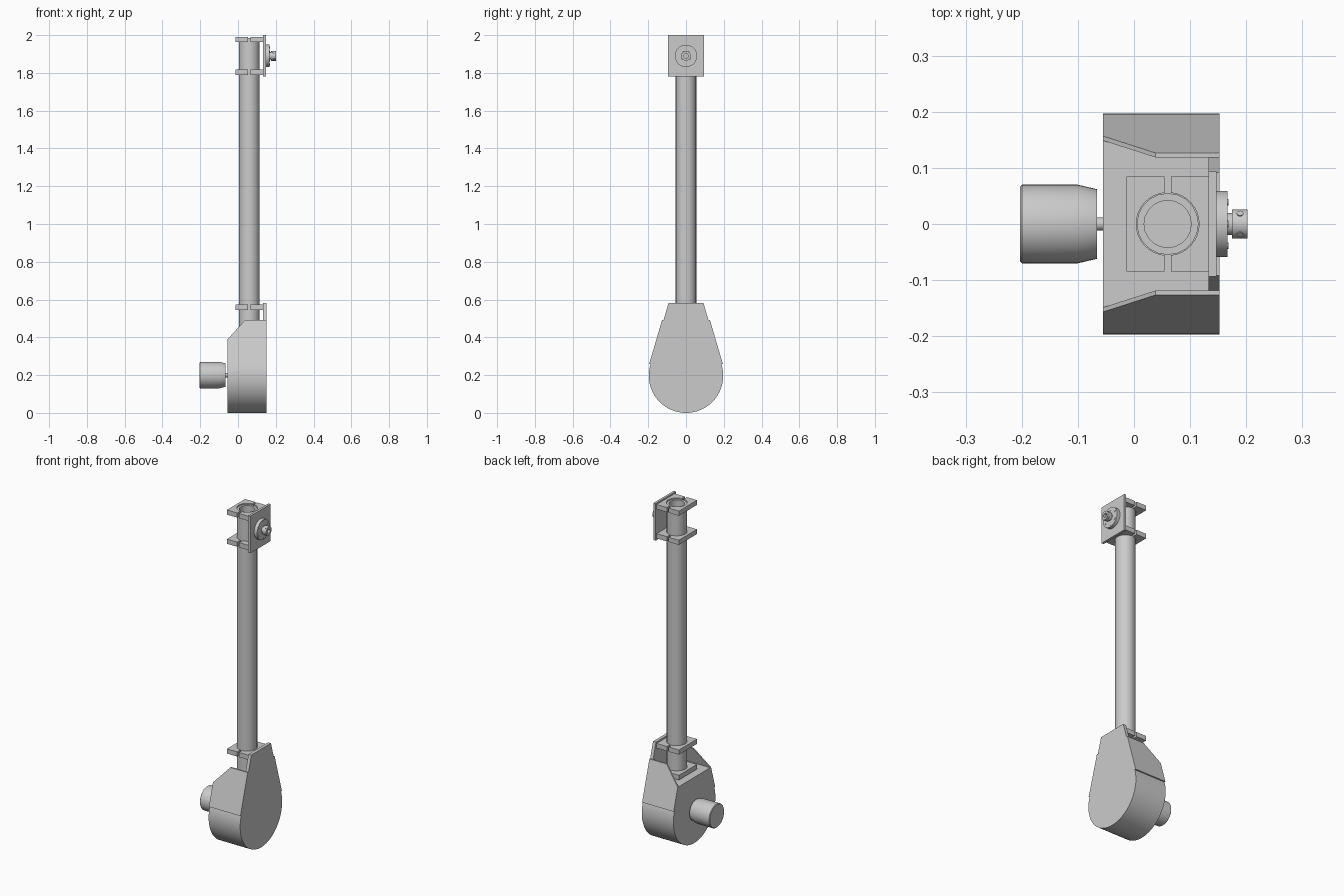
import bpy, bmesh
from math import sin, cos, pi, atan2, radians
from mathutils import Vector

cube = bpy.data.objects.get("Cube")
if cube:
    bpy.data.objects.remove(cube, do_unlink=True)

grey = bpy.data.materials.new("plain grey")
grey.use_nodes = True
grey.diffuse_color = (0.6, 0.6, 0.6, 1)
grey.node_tree.nodes["Principled BSDF"].inputs["Base Color"].default_value = (0.6, 0.6, 0.6, 1)


def loft(name, loops, ring=False):
    """Skin a row of matching loops; cap the ends, or close the row into a ring."""
    bm = bmesh.new()
    rows = [[bm.verts.new(p) for p in loop] for loop in loops]
    pairs = list(zip(rows, rows[1:]))
    if ring:
        pairs.append((rows[-1], rows[0]))
    else:
        bm.faces.new(rows[0])
        bm.faces.new(rows[-1])
    for a, b in pairs:
        for i in range(len(a)):
            j = (i + 1) % len(a)
            bm.faces.new((a[i], a[j], b[j], b[i]))
    bmesh.ops.recalc_face_normals(bm, faces=bm.faces)
    mesh = bpy.data.meshes.new(name)
    bm.to_mesh(mesh)
    bm.free()
    mesh.materials.append(grey)
    obj = bpy.data.objects.new(name, mesh)
    bpy.context.collection.objects.link(obj)
    bpy.ops.object.select_all(action='DESELECT')
    obj.select_set(True)
    bpy.context.view_layer.objects.active = obj
    bpy.ops.object.shade_smooth_by_angle(angle=radians(30))
    return obj


def lathe(name, profile, origin, axis=(1, 0, 0), sides=32, ring=False):
    """Turn (distance, radius) points around an axis through origin."""
    turn = Vector(axis).to_track_quat('Z', 'Y')
    loops = [[Vector(origin) + turn @ Vector((r * cos(2 * pi * k / sides),
                                              r * sin(2 * pi * k / sides), d))
              for k in range(sides)] for d, r in profile]
    return loft(name, loops, ring)


def slab(name, outline, x0, x1):
    """Extrude a (y, z) outline along x."""
    return loft(name, [[(x, y, z) for y, z in outline] for x in (x0, x1)])


# Gear housing: teardrop outline, round below and tapering above
R = 0.197
TOP_Y, TOP_Z = 0.092, 0.583
FRONT, BACK = -0.055, 0.152
tilt = 0.294
TAN_Y, TAN_Z = R * cos(tilt), R + R * sin(tilt)


def side_y(z):
    return TAN_Y + (TOP_Y - TAN_Y) * (z - TAN_Z) / (TOP_Z - TAN_Z)


def teardrop(top):
    steps = 48
    start, sweep = tilt, pi + 2 * tilt
    arc = [(R * cos(start - sweep * k / steps), R + R * sin(start - sweep * k / steps))
           for k in range(steps + 1)]
    return arc + [(-side_y(top), top), (side_y(top), top)]


FLOOR = 0.39
slab("gear_housing", teardrop(FLOOR), FRONT, 0.133)
slab("housing_back_plate", teardrop(TOP_Z), 0.133, BACK)

# Sloping cheek plates on both sides of the housing
cheek = [(FRONT, 0.26), (BACK, 0.26), (BACK, 0.492), (0.038, 0.492), (FRONT, FLOOR)]
for side, label in ((1, "rear"), (-1, "front")):
    loft(label + "_cheek_plate",
         [[(x, side * (side_y(z) + t), z) for x, z in cheek] for t in (0, 0.008)])

# Hollow column
CX = 0.06
lathe("column_tube", [(FLOOR, 0.055), (1.985, 0.055), (1.985, 0.042), (FLOOR, 0.042)],
      (CX, 0, 0), (0, 0, 1), 20, True)

# Split clamps: two mirrored half blocks around the column
HOLE, GAP, WIDE, DEEP = 0.056, 0.006, 0.073, 0.085
edge = atan2((HOLE ** 2 - GAP ** 2) ** 0.5, GAP)
half = [(GAP, -DEEP), (WIDE, -DEEP), (WIDE, DEEP), (GAP, DEEP)]
half += [(HOLE * cos(edge - 2 * edge * k / 16), HOLE * sin(edge - 2 * edge * k / 16))
         for k in range(17)]
for name, z in (("floor", 0.395), ("lower", 0.545), ("middle", 1.79), ("upper", 1.963)):
    for side, label in ((-1, "outer"), (1, "inner")):
        loft(f"{name}_clamp_{label}_half",
             [[(CX + side * x, y, h) for x, y in half] for h in (z, z + 0.028)])

# Top mounting plate with output flange
AZ = 1.89
w = 0.094
slab("top_mounting_plate", [(-w, 1.78), (w, 1.78), (w, 2.0), (-w, 2.0)], 0.133, 0.147)
lathe("output_flange", [(0.147, 0.059), (0.167, 0.059)], (0, 0, AZ), sides=40)
for k in range(6):
    a = pi / 2 + k * pi / 3
    lathe("flange_bolt", [(0.166, 0.006), (0.1685, 0.006)],
          (0, 0.045 * cos(a), AZ + 0.045 * sin(a)), sides=12)

# Output shaft, bored collar and its set screws
lathe("output_shaft", [(0.165, 0.02), (0.177, 0.02)], (0, 0, AZ), sides=24)
lathe("shaft_collar", [(0.175, 0.026), (0.202, 0.026), (0.202, 0.012), (0.175, 0.012)],
      (0, 0, AZ), sides=32, ring=True)
for k in range(4):
    a = pi / 4 + k * pi / 2
    lathe("set_screw", [(0.02, 0.006), (0.0275, 0.006)], (0.189, 0, AZ),
          (0, cos(a), sin(a)), 12)

# Motor and its shaft
lathe("motor_body", [(-0.203, 0.067), (-0.2, 0.07), (-0.1, 0.07), (-0.066, 0.062)],
      (0, 0, 0.2), sides=40)
lathe("motor_shaft", [(-0.068, 0.012), (FRONT, 0.012)], (0, 0, 0.2), sides=20)
